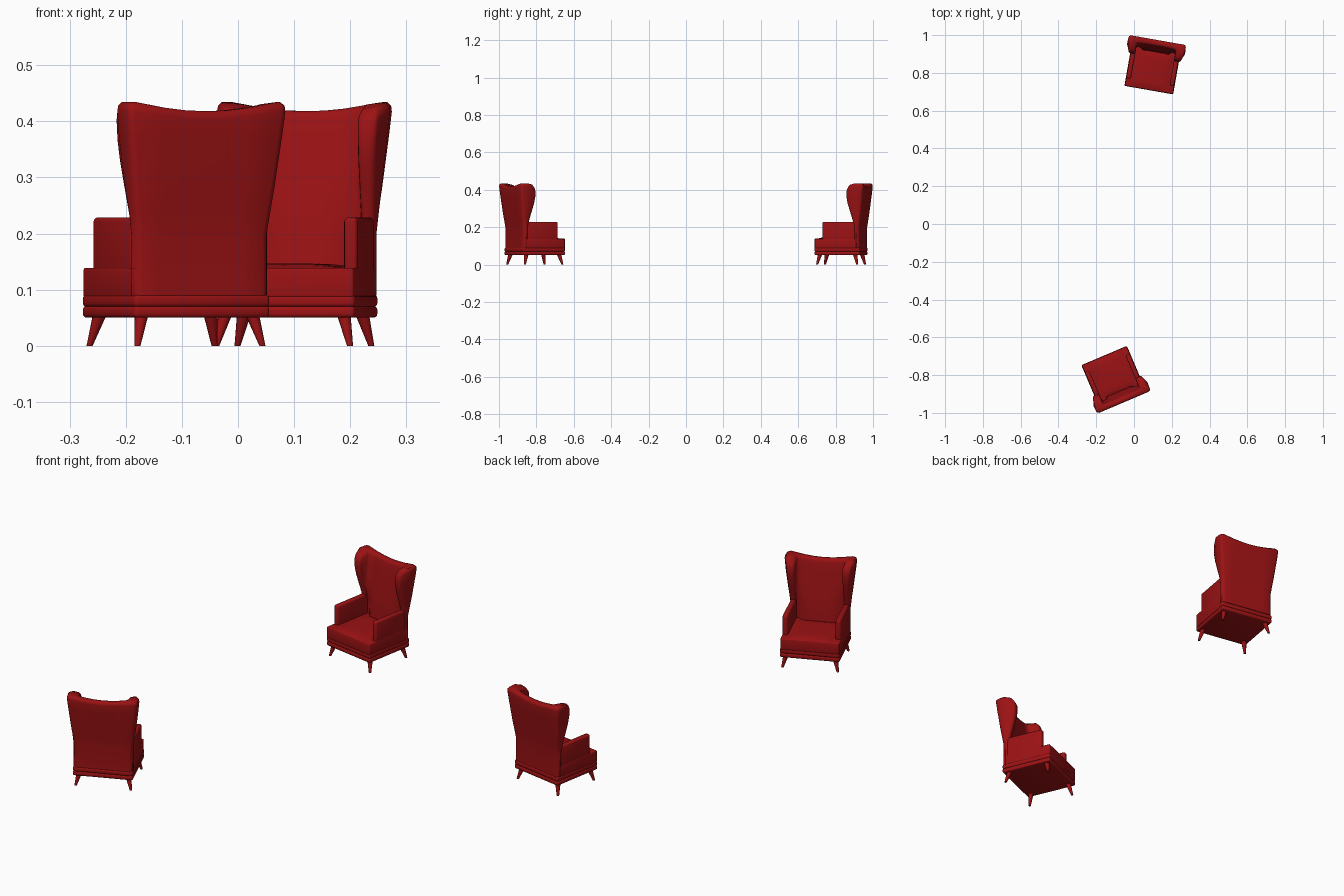
import bpy, bmesh, math
from mathutils import Matrix, Vector

if "Cube" in bpy.data.objects:
    bpy.data.objects.remove(bpy.data.objects["Cube"])

red = bpy.data.materials.new("deep red upholstery")
red.diffuse_color = (0.33, 0.006, 0.007, 1)
red.use_nodes = True
red.node_tree.nodes["Principled BSDF"].inputs["Base Color"].default_value = red.diffuse_color

# The two chairs: name, position of base centre, turn
CHAIRS = [("rear", Matrix.Translation((0.0994, 0.829, 0)) @ Matrix.Rotation(math.radians(-10), 4, 'Z')),
          ("front", Matrix.Translation((-0.1105, -0.8085, 0)) @ Matrix.Rotation(math.radians(203), 4, 'Z'))]


def finish(bm, name, angle=35):
    """Turn a part into one shared mesh, placed once per chair."""
    bmesh.ops.recalc_face_normals(bm, faces=bm.faces)
    me = bpy.data.meshes.new(name)
    bm.to_mesh(me)
    bm.free()
    me.materials.append(red)
    for i, (label, mat) in enumerate(CHAIRS):
        ob = bpy.data.objects.new(f"{label}_chair_{name}", me)
        bpy.context.collection.objects.link(ob)
        ob.matrix_world = mat
        if i == 0:
            bpy.ops.object.select_all(action='DESELECT')
            ob.select_set(True)
            bpy.context.view_layer.objects.active = ob
            bpy.ops.object.shade_smooth_by_angle(angle=math.radians(angle))


def box(bm, lo, hi, bevel, segs=3):
    lo, hi = Vector(lo), Vector(hi)
    m = Matrix.Translation((lo + hi) / 2) @ Matrix.Diagonal((hi - lo).to_4d())
    vs = bmesh.ops.create_cube(bm, size=1, matrix=m)["verts"]
    es = {e for v in vs for e in v.link_edges}
    bmesh.ops.bevel(bm, geom=list(es), offset=bevel, segments=segs, profile=0.5, affect='EDGES')


# Base mouldings: two rounded bands
bm = bmesh.new()
for z0, z1 in ((0.05, 0.071), (0.069, 0.091)):
    box(bm, (-0.131, -0.122, z0), (0.131, 0.122, z1), 0.007)
finish(bm, "base_bands")

# Seat body
bm = bmesh.new()
box(bm, (-0.129, -0.121, 0.086), (0.129, 0.115, 0.139), 0.004)
finish(bm, "seat_body")

# Softly domed seat cushion
bm = bmesh.new()
bmesh.ops.create_grid(bm, x_segments=12, y_segments=12, size=1)
for v in bm.verts:
    u, w = v.co.x, v.co.y
    v.co = (0.105 * u, -0.015 + 0.104 * w, 0.1375 + 0.009 * (1 - u ** 4) * (1 - w ** 6))
finish(bm, "seat_cushion")

# Arms
bm = bmesh.new()
for s in (-1, 1):
    xs = sorted((s * 0.104, s * 0.1285))
    box(bm, (xs[0], -0.080, 0.10), (xs[1], 0.10, 0.229), 0.008)
finish(bm, "arms")


# Winged back: U-shaped plan lofted upward
def top_z(x, y, f):
    z = 0.418 + 0.016 * min(1, abs(x) / 0.13) ** 2
    return z - 0.030 * max(0, 1 - (y - f) / 0.035) ** 2


def section(w, b, f, g, inset):
    """Half plan from the middle of the rear face round the wing to the middle of the front face."""
    k, i = inset, 0.105 + inset
    w, b, f, g = w - k, b - k, f + k, g + k
    wf = w - 0.5 * max(0, w - 0.129)
    half = [(0.04, b), (0.08, b), (w - 0.012, b), (w - 0.003, b - 0.004), (w, b - 0.014),
            (w + 0.002, (b + f) / 2), (wf, f + 0.010), (wf - 0.003, f + 0.003), (wf - 0.010, f),
            (i + 0.007, f), (i + 0.002, f + 0.003), (i, f + 0.010),
            (i, max(g - 0.008, f + 0.012)), (i - 0.008, max(g, f + 0.014)), (0.07, g + 0.001), (0.035, g + 0.002)]
    return [(0, b)] + half + [(0, g + 0.002)] + [(-x, y) for x, y in reversed(half)]


# level, half width, rear y, wing front y, front face y, inset
LEVELS = [(0.09, 0.129, 0.121, 0.090, 0.078, 0), (0.20, 0.129, 0.121, 0.090, 0.084, 0),
          (0.235, 0.133, 0.126, 0.085, 0.088, 0), (0.28, 0.139, 0.132, 0.072, 0.094, 0),
          (0.33, 0.145, 0.138, 0.058, 0.101, 0), (0.37, 0.150, 0.143, 0.052, 0.107, 0),
          (0.404, 0.154, 0.147, 0.053, 0.112, 0), (0.413, 0.155, 0.148, 0.054, 0.113, 0.002),
          (0.418, 0.155, 0.148, 0.055, 0.113, 0.008)]
bm = bmesh.new()
rings = []
for z, w, b, f, g, k in LEVELS:
    t = max(0, (z - 0.2) / 0.218)
    rings.append([bm.verts.new((x, y, z + t ** 3 * (top_z(x, y, f) - 0.418)))
                  for x, y in section(w, b, f, g, k)])
n = len(rings[0])
for r0, r1 in zip(rings, rings[1:]):
    for j in range(n):
        bm.faces.new((r0[j], r0[(j + 1) % n], r1[(j + 1) % n], r1[j]))
# caps bridge the rear half of the outline to the front half
for ring in (rings[0], rings[-1]):
    c = bm.faces.new(ring)
    bmesh.ops.triangulate(bm, faces=[c])
finish(bm, "winged_back", 50)

# Splayed tapered legs
bm = bmesh.new()
for sx in (-1, 1):
    for sy in (-1, 1):
        vs = bmesh.ops.create_cone(bm, cap_ends=True, segments=12, radius1=0.0055, radius2=0.0125, depth=0.056)["verts"]
        for v in vs:
            t = (v.co.z + 0.028) / 0.056
            v.co += Vector((sx * (0.121 - 0.014 * t), sy * (0.109 - 0.014 * t), 0.028))
finish(bm, "legs")
